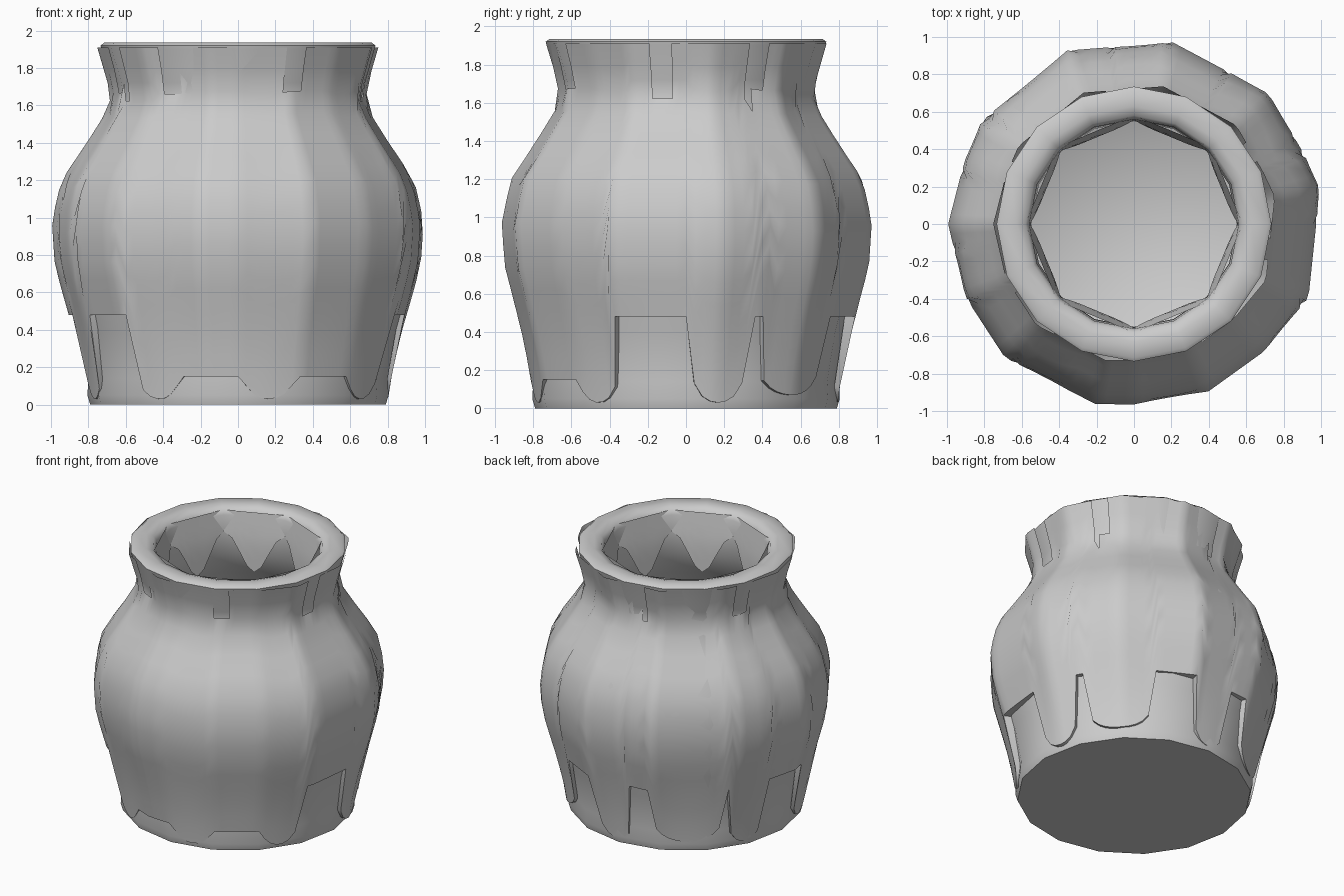
import bpy, math
from mathutils import Vector

if "Cube" in bpy.data.objects:
    bpy.data.objects.remove(bpy.data.objects["Cube"])


def make(name, verts, faces, angle=50):
    me = bpy.data.meshes.new(name)
    me.from_pydata(verts, [], faces)
    me.update()
    ob = bpy.data.objects.new(name, me)
    bpy.context.collection.objects.link(ob)
    bpy.ops.object.select_all(action='DESELECT')
    ob.select_set(True)
    bpy.context.view_layer.objects.active = ob
    bpy.ops.object.shade_smooth_by_angle(angle=math.radians(angle))
    return ob


def lathe(name, prof, n, cap_start=True, cap_end=True):
    v = [(r * math.cos(2 * math.pi * i / n), r * math.sin(2 * math.pi * i / n), z)
         for r, z in prof for i in range(n)]
    f = [(k * n + i, k * n + (i + 1) % n, (k + 1) * n + (i + 1) % n, (k + 1) * n + i)
         for k in range(len(prof) - 1) for i in range(n)]
    if cap_start:
        f.append(tuple(reversed(range(n))))
    if cap_end:
        f.append(tuple(range((len(prof) - 1) * n, len(prof) * n)))
    return make(name, v, f)


def radius_at(prof, z):
    # linear lookup of a (radius, z) profile rising in z
    for (r0, z0), (r1, z1) in zip(prof, prof[1:]):
        if z <= z1:
            return r0 + (r1 - r0) * max(0, z - z0) / (z1 - z0)
    return prof[-1][0]


def facet(corners, a):
    # distance from the axis to an irregular polygon given as (angle, radius)
    loop = [(corners[-1][0] - 360, corners[-1][1])] + corners + [(corners[0][0] + 360, corners[0][1])]
    for (a0, r0), (a1, r1) in zip(loop, loop[1:]):
        if a0 <= a <= a1:
            p0, p1 = [Vector((r * math.cos(math.radians(t)), r * math.sin(math.radians(t))))
                      for t, r in ((a0, r0), (a1, r1))]
            d = Vector((math.cos(math.radians(a)), math.sin(math.radians(a))))
            e = p1 - p0
            return (p0.x * e.y - p0.y * e.x) / (d.x * e.y - d.y * e.x)


def diff(a, b):
    return abs((a - b + 180) % 360 - 180)


# Clay pot: outside wall, rounded rim, inside wall and floor
outer = [(0.79, 0), (0.805, 0.05), (0.80, 0.14), (0.845, 0.4), (0.90, 0.6), (0.94, 0.8),
         (0.945, 1.0), (0.90, 1.2), (0.77, 1.4), (0.655, 1.6), (0.675, 1.72), (0.73, 1.9)]
rim = [(0.735, 1.92), (0.715, 1.935), (0.63, 1.935), (0.58, 1.92), (0.56, 1.88)]
inner = [(0.55, 1.6), (0.67, 1.4), (0.81, 1.2), (0.85, 0.95), (0.80, 0.6), (0.72, 0.25), (0.6, 0.14)]
lathe("pot_body", outer + rim + inner, 16)

# Outer glaze coat: hand-cut outline with rounded drips at the foot
corners = [(11, 1.02), (22, 0.99), (44, 1.01), (78, 1.0), (111, 1.0), (146, 0.99), (159, 0.975),
           (180, 1.0), (203, 0.99), (226, 1.0), (258, 0.99), (270, 0.97), (294, 0.985),
           (316, 0.98), (337, 1.02)]
glaze = [(0.80, 0), (0.815, 0.1), (0.83, 0.2), (0.875, 0.4), (0.93, 0.6), (0.97, 0.75),
         (0.985, 0.98), (0.935, 1.2), (0.80, 1.4), (0.675, 1.6), (0.69, 1.72), (0.745, 1.91)]
drips = [(12, 9.5, 0.03), (43, 15, 0.07), (89, 9, 0.03), (126, 16, 0.07), (155, 9, 0.03),
         (197, 9, 0.03), (238, 9.5, 0.03), (282, 10.5, 0.03), (325, 9, 0.03)]


def hem(a):
    z = 0.15 if 228 < a < 325 else 0.48
    for c, w, low in drips:
        t = diff(a, c) / w
        if t <= 1:
            z = min(z, low + 0.15 * (1 - math.sqrt(1 - t * t)))
    return z


N, ROWS = 120, 17
verts, faces = [], []
slits = [32, 97, 157, 205, 238, 296, 349]    # bare clay showing at the neck
for i in range(N):
    a = 360 * i / N
    k = facet(corners, a) / 0.99
    z0 = hem(a)
    for j in range(ROWS):
        z = z0 + (1.91 - z0) * (max(0, j - 1) / (ROWS - 2))
        s = 1 + (k - 1) * min(1, 0.4 + z)
        r = radius_at(glaze, z) * s
        if j == 0:
            r = radius_at(outer, z) * 0.98
        x = math.radians(a)
        verts.append((r * math.cos(x), r * math.sin(x), z))
for i in range(N):
    for j in range(ROWS - 1):
        mid, n = 360 * (i + 0.5) / N, (i + 1) % N
        z = verts[i * ROWS + j][2]
        if 1.58 < z < 1.85 and any(diff(mid, s) < 4.6 for s in slits):
            continue
        faces.append((i * ROWS + j, n * ROWS + j, n * ROWS + j + 1, i * ROWS + j + 1))
make("glaze_coat", verts, faces, 40)

# Inner glaze: eight-sided sleeve in the throat with tapering runs
N, ROWS = 64, 6
verts, faces = [], []
for i in range(N):
    x = 2 * math.pi * i / N
    fold = (x + math.pi / 8) % (math.pi / 4) - math.pi / 8
    low = 1.62 + 0.14 * math.cos(8 * x)
    for j in range(ROWS):
        t = j / (ROWS - 1)
        z = low + (1.91 - low) * t
        r = (0.53 + 0.035 * max(0, (z - 1.7) / 0.21)) * math.cos(math.pi / 8) / math.cos(math.pi / 8 - abs(fold)) + 0.015
        verts.append((r * math.cos(x), r * math.sin(x), z))
for i in range(N):
    n = (i + 1) % N
    for j in range(ROWS - 1):
        faces.append((i * ROWS + j, i * ROWS + j + 1, n * ROWS + j + 1, n * ROWS + j))
make("throat_glaze", verts, faces, 40)
